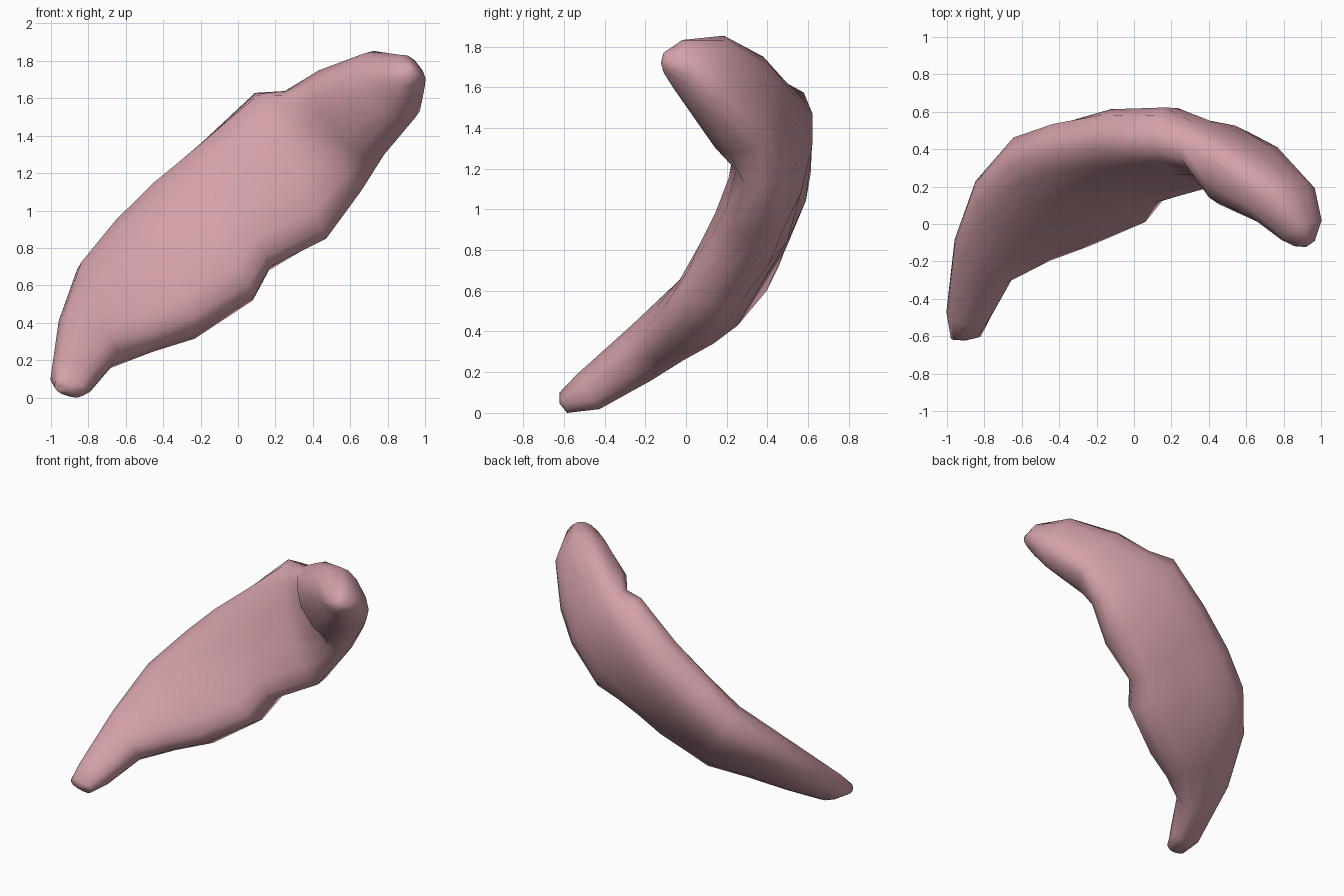
import bpy, bmesh, math
from mathutils import Vector

cube = bpy.data.objects.get("Cube")
if cube:
    bpy.data.objects.remove(cube, do_unlink=True)

SIDES = 14

# Upper rail and lower rail of the curved body, from narrow tail to hooked head
upper = [(-.96, -.62, .1), (-.98, -.5, .15), (-.94, -.12, .43), (-.84, .18, .71),
         (-.65, .39, .94), (-.45, .45, 1.15), (-.18, .48, 1.38), (.11, .47, 1.65),
         (.27, .42, 1.66), (.45, .32, 1.77), (.69, .13, 1.86), (.85, -.05, 1.83), (.91, -.12, 1.78)]
lower = [(-.8, -.6, .05), (-.75, -.46, .08), (-.64, -.26, .21), (-.42, -.16, .3),
         (-.2, -.08, .38), (.11, .06, .57), (.19, .18, .72), (.49, .28, .87),
         (.68, .35, 1.13), (.8, .32, 1.32), (.96, .1, 1.51), (.99, -.02, 1.65), (.96, -.1, 1.7)]
# Half thickness towards the hollow side and towards the outer side
hollow = [.04, .11, .15, .15, .16, .16, .16, .15, .15, .26, .17, .12, .06]
outer = [.05, .08, .11, .15, .21, .21, .23, .22, .15, .12, .14, .1, .05]

up = [Vector(p) for p in upper]
low = [Vector(p) for p in lower]
mid = [(a + b) / 2 for a, b in zip(up, low)]


def soft(v, power):
    """Signed power, for a rounded slab section."""
    return math.copysign(abs(v) ** power, v)


bm = bmesh.new()
rings = []
for i, centre in enumerate(mid):
    along = mid[min(i + 1, len(mid) - 1)] - mid[max(i - 1, 0)]
    across = (up[i] - low[i]) / 2
    normal = along.cross(across).normalized()
    ring = []
    for k in range(SIDES):
        a = math.tau * k / SIDES
        s = soft(math.sin(a), .8)
        depth = hollow[i] if s > 0 else outer[i]
        ring.append(bm.verts.new(centre + across * soft(math.cos(a), .8) + normal * s * depth))
    rings.append(ring)

# Skin between neighbouring sections
for r, q in zip(rings, rings[1:]):
    for k in range(SIDES):
        j = (k + 1) % SIDES
        bm.faces.new((r[k], r[j], q[j], q[k]))

# Blunt domed ends
for ring, c, inner in ((rings[0], mid[0], mid[1]), (rings[-1], mid[-1], mid[-2])):
    pole = bm.verts.new(c + (c - inner).normalized() * .02)
    for k in range(SIDES):
        bm.faces.new((ring[k], ring[(k + 1) % SIDES], pole))
bmesh.ops.recalc_face_normals(bm, faces=bm.faces)

# Seat the body on the ground, centred
lo = Vector([min(v.co[n] for v in bm.verts) for n in range(3)])
hi = Vector([max(v.co[n] for v in bm.verts) for n in range(3)])
base = Vector(((lo.x + hi.x) / 2, (lo.y + hi.y) / 2, lo.z))
bmesh.ops.translate(bm, verts=bm.verts, vec=-base)

mesh = bpy.data.meshes.new("curved_body")
bm.to_mesh(mesh)
bm.free()
body = bpy.data.objects.new("curved_body", mesh)
bpy.context.collection.objects.link(body)

# Dusty pink
pink = bpy.data.materials.new("dusty_pink")
pink.use_nodes = True
colour = (.65, .355, .395, 1)
pink.diffuse_color = colour
pink.node_tree.nodes["Principled BSDF"].inputs["Base Color"].default_value = colour
mesh.materials.append(pink)

bpy.context.view_layer.objects.active = body
body.select_set(True)
bpy.ops.object.shade_smooth_by_angle(angle=math.radians(60))
